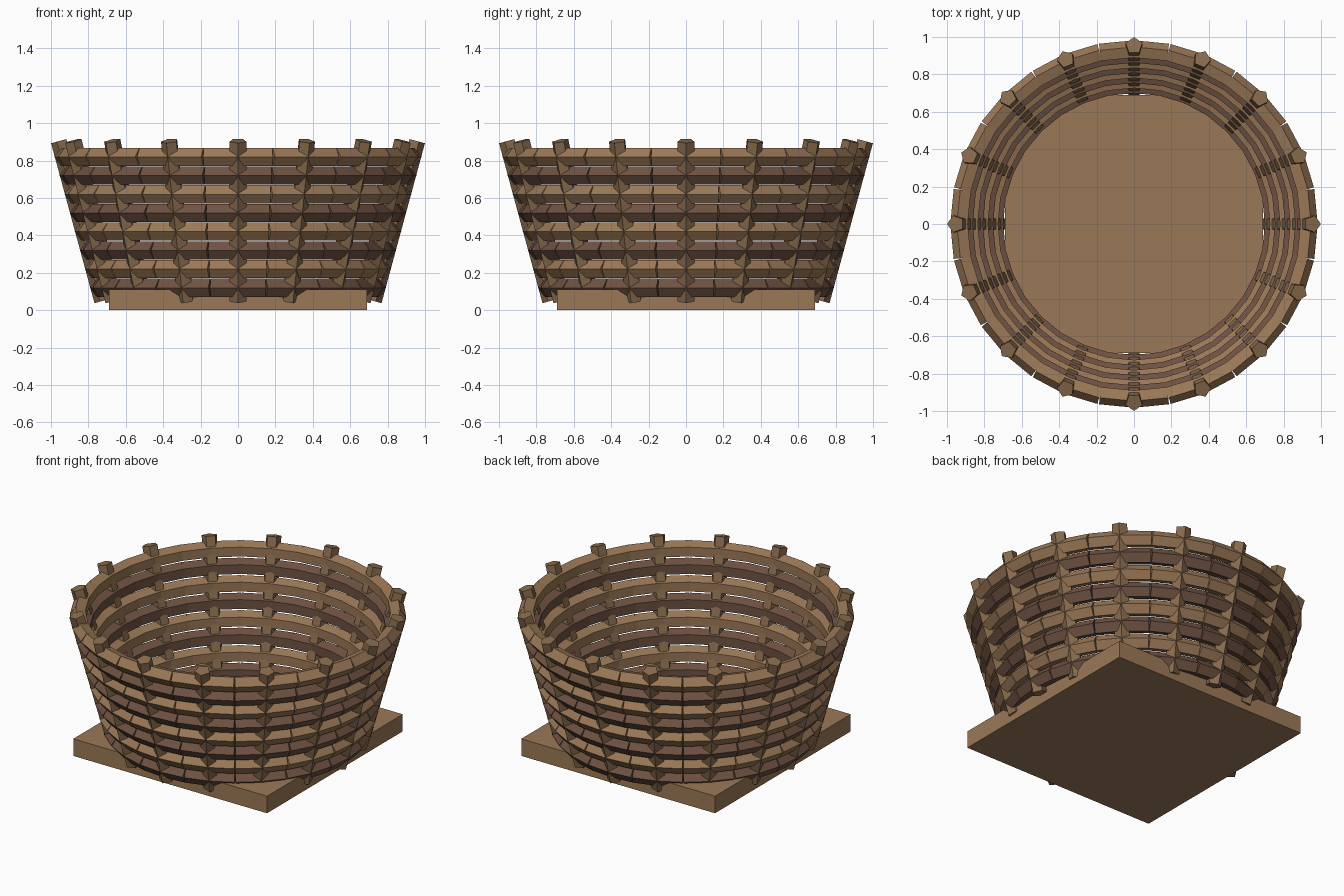
import bpy, bmesh, math
from mathutils import Vector, Matrix

if "Cube" in bpy.data.objects:
    bpy.data.objects.remove(bpy.data.objects["Cube"])

STAKES = 16
R_LOW, Z_LOW = 0.722, 0.05     # stake axis, lower end
R_TOP, Z_TOP = 0.954, 0.905    # stake axis, upper end


def material(name, rgb):
    m = bpy.data.materials.new(name)
    m.diffuse_color = (*rgb, 1)
    m.use_nodes = True
    m.node_tree.nodes["Principled BSDF"].inputs["Base Color"].default_value = m.diffuse_color
    return m


tan = material("tan_wicker", (0.33, 0.19, 0.095))
dark = material("dark_wicker", (0.16, 0.085, 0.055))
stake_mat = material("stake_wood", (0.25, 0.15, 0.075))


def make_object(name, bm, mat):
    bmesh.ops.recalc_face_normals(bm, faces=bm.faces)
    mesh = bpy.data.meshes.new(name)
    bm.to_mesh(mesh)
    bm.free()
    mesh.materials.append(mat)
    obj = bpy.data.objects.new(name, mesh)
    bpy.context.collection.objects.link(obj)
    return obj


def add_rod(bm, a, b, radius, outward):
    """Five-sided rod from a to b with one edge facing outward."""
    axis = (b - a).normalized()
    u = (outward - axis * outward.dot(axis)).normalized()
    v = axis.cross(u)
    ends = []
    for p in (a, b):
        ends.append([bm.verts.new(p + radius * (math.cos(t) * u + math.sin(t) * v))
                     for t in (math.tau * i / 5 for i in range(5))])
    for i in range(5):
        j = (i + 1) % 5
        bm.faces.new((ends[0][i], ends[0][j], ends[1][j], ends[1][i]))
    bm.faces.new(ends[0][::-1])
    bm.faces.new(ends[1])


def polar(r, angle, z):
    return Vector((r * math.cos(angle), r * math.sin(angle), z))


# Square base slab
bm = bmesh.new()
bmesh.ops.create_cube(bm, size=1, matrix=Matrix.Translation((0, 0, 0.055))
                      @ Matrix.Diagonal((1.38, 1.38, 0.11, 1)))
make_object("base_slab", bm, tan)

# Leaning upright stakes
for k in range(STAKES):
    ang = math.tau * k / STAKES
    bm = bmesh.new()
    add_rod(bm, polar(R_LOW, ang, Z_LOW), polar(R_TOP, ang, Z_TOP),
            0.047, polar(1, ang, 0))
    make_object(f"stake_{k + 1}", bm, stake_mat)

# Horizontal wicker rings, made of short straight rods in alternating colours
n = STAKES * 2
for row in range(8):
    z = 0.12 + 0.1 * row
    r = R_LOW + (R_TOP - R_LOW) * (z - Z_LOW) / (Z_TOP - Z_LOW)
    bm = bmesh.new()
    for k in range(n):
        a0, a1 = math.tau * k / n, math.tau * (k + 1) / n
        add_rod(bm, polar(r, a0, z), polar(r, a1, z), 0.051,
                polar(1, (a0 + a1) / 2, 0))
    make_object(f"wicker_ring_{row + 1}", bm, tan if row % 2 else dark)
